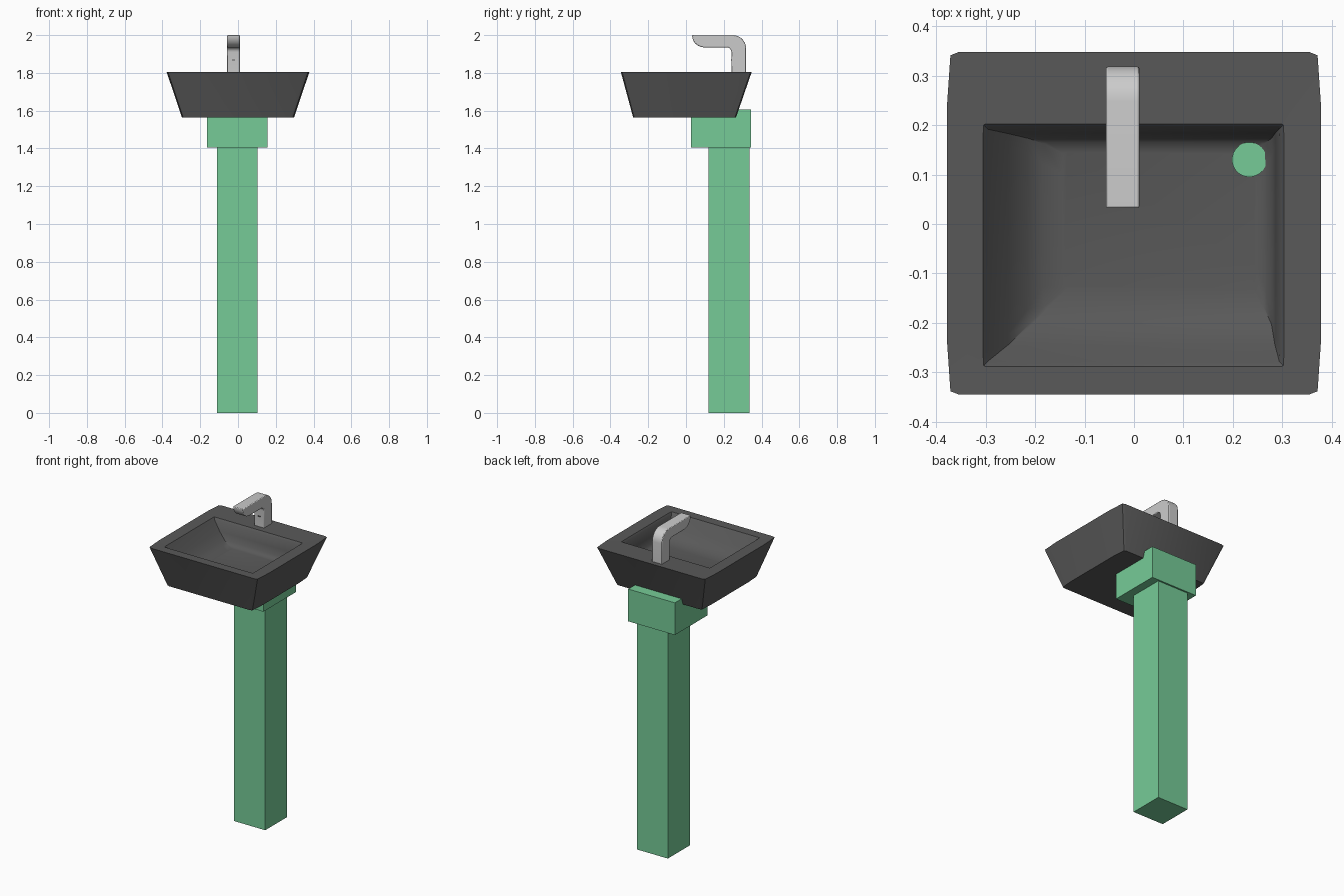
import bpy, bmesh, math

if "Cube" in bpy.data.objects:
    bpy.data.objects.remove(bpy.data.objects["Cube"])

def material(name, rgb):
    m = bpy.data.materials.new(name)
    m.diffuse_color = (*rgb, 1)
    m.use_nodes = True
    m.node_tree.nodes["Principled BSDF"].inputs["Base Color"].default_value = m.diffuse_color
    return m

GREEN = material("green", (0.18, 0.60, 0.31))
DARK = material("dark_grey", (0.10, 0.10, 0.10))

def finish(name, bm, mat=None, smooth=None):
    bmesh.ops.recalc_face_normals(bm, faces=bm.faces)
    me = bpy.data.meshes.new(name)
    bm.to_mesh(me)
    bm.free()
    ob = bpy.data.objects.new(name, me)
    bpy.context.collection.objects.link(ob)
    if mat:
        me.materials.append(mat)
    if smooth:
        bpy.ops.object.select_all(action='DESELECT')
        ob.select_set(True)
        bpy.context.view_layer.objects.active = ob
        bpy.ops.object.shade_smooth_by_angle(angle=math.radians(smooth))
    return ob

def box(name, x0, x1, y0, y1, z0, z1, mat=None):
    bm = bmesh.new()
    bmesh.ops.create_cube(bm, size=1)
    for v in bm.verts:
        v.co = ((x0 + x1) / 2 + v.co.x * (x1 - x0),
                (y0 + y1) / 2 + v.co.y * (y1 - y0),
                (z0 + z1) / 2 + v.co.z * (z1 - z0))
    return finish(name, bm, mat)

# Pedestal and the bracket block under the basin
box("pedestal_column", -0.11, 0.103, 0.12, 0.335, 0, 1.405, GREEN)
box("pedestal_block", -0.165, 0.155, 0.027, 0.345, 1.405, 1.605, GREEN)

# Basin: lofted rings, from the underside over the rim and down to the floor
def ring(bm, x0, x1, y0, y1, z, s):
    cx, cy, hx, hy = (x0 + x1) / 2, (y0 + y1) / 2, (x1 - x0) / 2, (y1 - y0) / 2
    corner = [(hx, hy - 0.11 * s), (hx - 0.007 * s, hy - 0.007 * s), (hx - 0.025 * s, hy)]
    pts = []
    for sx, sy in ((1, 1), (-1, 1), (-1, -1), (1, -1)):
        pts += [(sx * x, sy * y) for x, y in corner[::sx * sy]]
    return [bm.verts.new((cx + x, cy + y, z)) for x, y in pts]

bm = bmesh.new()
rings = [ring(bm, *r) for r in (
    (-0.297, 0.297, -0.28, 0.265, 1.565, 0.8),
    (-0.378, 0.378, -0.345, 0.348, 1.805, 1),
    (-0.305, 0.303, -0.288, 0.202, 1.804, 0.2),
    (-0.297, 0.295, -0.279, 0.193, 1.793, 0.2),
    (-0.255, 0.286, -0.245, 0.184, 1.735, 0.2),
    (-0.215, 0.280, -0.205, 0.175, 1.695, 0.3),
    (-0.185, 0.265, -0.170, 0.165, 1.678, 0.4),
    (-0.145, 0.245, -0.130, 0.145, 1.672, 0.4))]
for a, b in zip(rings, rings[1:]):
    for i in range(12):
        j = (i + 1) % 12
        bm.faces.new((a[i], a[j], b[j], b[i]))
bm.faces.new(rings[0])
bm.faces.new(rings[-1])
finish("basin", bm, DARK, 35)

# Drain disc, partly sunk in the rounded floor corner
bm = bmesh.new()
bmesh.ops.create_cone(bm, cap_ends=True, segments=32, radius1=0.035, radius2=0.035, depth=0.03)
bmesh.ops.translate(bm, verts=bm.verts, vec=(0.233, 0.13, 1.664))
finish("drain", bm, GREEN, 35)

# Faucet: side profile in y-z, extruded across x
def arc(cy, cz, r, a0, a1, n=8):
    return [(cy + r * math.cos(math.radians(a0 + (a1 - a0) * i / n)),
             cz + r * math.sin(math.radians(a0 + (a1 - a0) * i / n))) for i in range(n + 1)]

profile = [(0.318, 1.80)] + arc(0.248, 1.93, 0.07, 0, 90) + [(0.032, 2.0)]
profile += arc(0.097, 2.0, 0.065, 188, 270) + arc(0.215, 1.910, 0.025, 90, 0, 5) + [(0.24, 1.80)]
bm = bmesh.new()
face = bm.faces.new([bm.verts.new((-0.057, y, z)) for y, z in profile])
ext = bmesh.ops.extrude_face_region(bm, geom=[face])
bmesh.ops.translate(bm, vec=(0.068, 0, 0),
                    verts=[g for g in ext["geom"] if isinstance(g, bmesh.types.BMVert)])
faucet = finish("faucet", bm, None, 35)
bev = faucet.modifiers.new("soft_edges", 'BEVEL')
bev.width = 0.004
bev.segments = 2
bev.limit_method = 'ANGLE'
bev.angle_limit = math.radians(50)

# Small slot on the front of the faucet stem
box("faucet_sensor", -0.031, -0.015, 0.237, 0.245, 1.865, 1.871, DARK)
